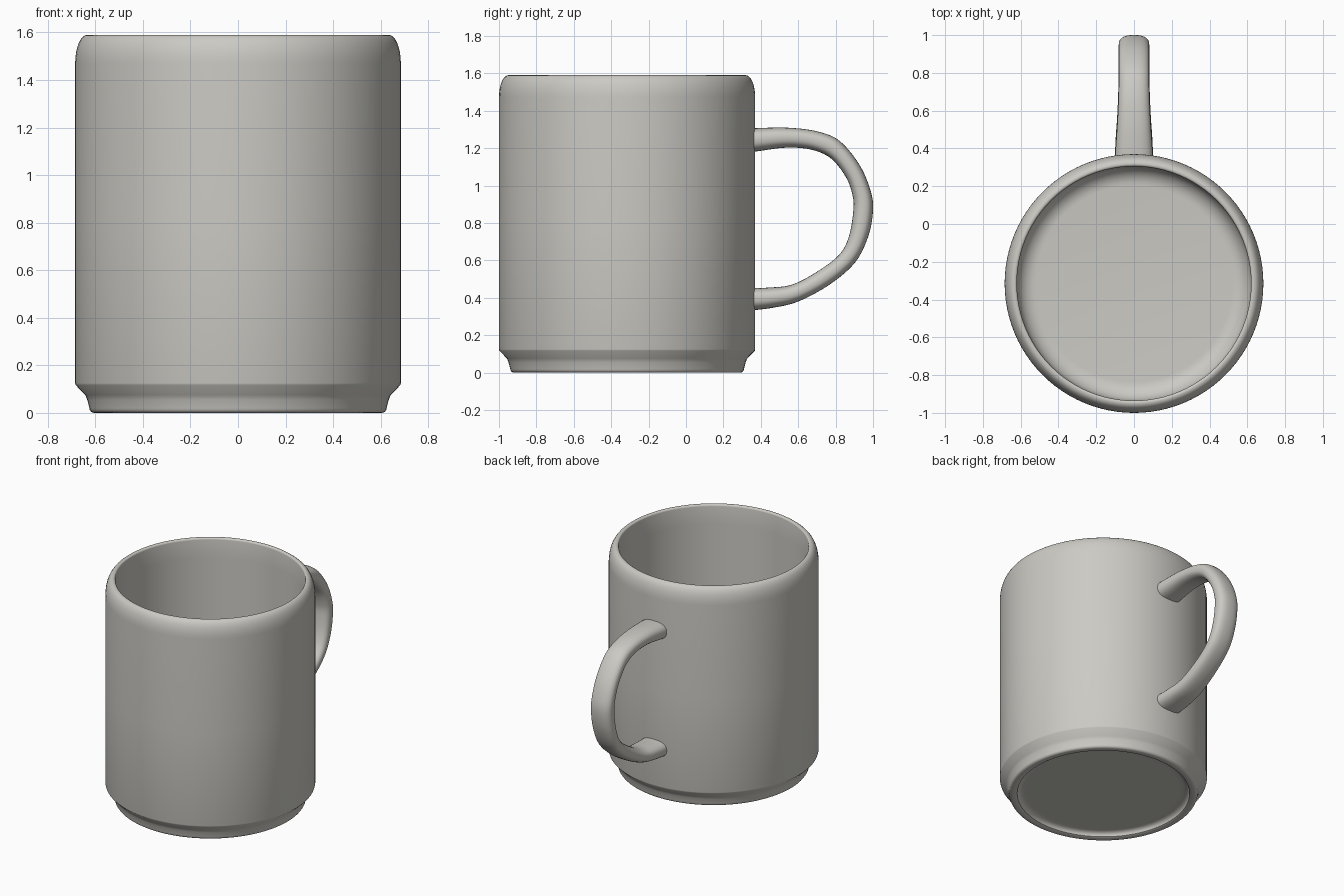
import bpy, bmesh, math
from mathutils import Vector

if "Cube" in bpy.data.objects:
    bpy.data.objects.remove(bpy.data.objects["Cube"])

CY = -0.315  # centre of the cup body along y

glaze = bpy.data.materials.new("warm_grey_glaze")
glaze.diffuse_color = (0.60, 0.59, 0.55, 1)
glaze.use_nodes = True
glaze.node_tree.nodes["Principled BSDF"].inputs["Base Color"].default_value = glaze.diffuse_color


def finish(name, bm, angle):
    bmesh.ops.recalc_face_normals(bm, faces=bm.faces)
    me = bpy.data.meshes.new(name)
    bm.to_mesh(me)
    bm.free()
    me.materials.append(glaze)
    ob = bpy.data.objects.new(name, me)
    bpy.context.collection.objects.link(ob)
    bpy.ops.object.select_all(action='DESELECT')
    ob.select_set(True)
    bpy.context.view_layer.objects.active = ob
    bpy.ops.object.shade_smooth_by_angle(angle=math.radians(angle))
    return ob


def arc(cr, cz, rr, rz, a0, a1, n=6):
    """Elliptical fillet in the (radius, height) plane, degrees."""
    return [(cr + rr * math.cos(math.radians(a0 + (a1 - a0) * i / n)),
             cz + rz * math.sin(math.radians(a0 + (a1 - a0) * i / n))) for i in range(n + 1)]


# Cup body: recessed base, stepped foot, straight wall, rounded lip, hollow inside
profile = [(0, 0.035), (0.50, 0.035)]
profile += arc(0.53, 0.005, 0.04, 0.03, 90, 0, 4)
profile += [(0.58, 0.0), (0.605, 0.0)]
profile += arc(0.605, 0.02, 0.02, 0.02, -90, 0, 4)
profile += [(0.634, 0.055), (0.642, 0.075), (0.683, 0.117), (0.685, 0.125), (0.685, 0.8)]
profile += arc(0.635, 1.47, 0.05, 0.12, 0, 90, 8)
profile += arc(0.632, 1.578, 0.012, 0.012, 90, 180, 4)
profile += [(0.62, 1.45), (0.62, 0.8)]
profile += arc(0.52, 0.20, 0.10, 0.10, 0, -90, 8)
profile += [(0, 0.10)]

bm = bmesh.new()
vs = [bm.verts.new((r, CY, z)) for r, z in profile]
es = [bm.edges.new(p) for p in zip(vs, vs[1:])]
bmesh.ops.spin(bm, geom=vs + es, cent=(0, CY, 0), axis=(0, 0, 1),
               angle=2 * math.pi, steps=96, use_merge=True)
bmesh.ops.remove_doubles(bm, verts=bm.verts, dist=1e-5)
finish("cup_body", bm, 40)

# Handle: outer y, outer z, inner y, inner z, half width
ribs = [Vector(r) for r in [
    (0.335, 1.303, 0.335, 1.176, 0.102), (0.40, 1.308, 0.40, 1.186, 0.098),
    (0.55, 1.309, 0.54, 1.203, 0.088), (0.70, 1.290, 0.67, 1.192, 0.082),
    (0.82, 1.240, 0.775, 1.145, 0.081), (0.925, 1.115, 0.855, 1.045, 0.081),
    (0.985, 0.98, 0.890, 0.95, 0.081), (1.0, 0.87, 0.895, 0.87, 0.081),
    (0.975, 0.73, 0.873, 0.735, 0.081), (0.905, 0.59, 0.825, 0.637, 0.081),
    (0.77, 0.472, 0.72, 0.552, 0.082), (0.60, 0.380, 0.575, 0.473, 0.088),
    (0.46, 0.346, 0.45, 0.455, 0.097), (0.335, 0.331, 0.335, 0.453, 0.102)]]


def spline(a, b, c, d, t):
    return 0.5 * (2 * b + (c - a) * t + (2 * a - 5 * b + 4 * c - d) * t * t
                  + (3 * b - a - 3 * c + d) * t ** 3)


steps = 5
path = []
for i in range(len(ribs) - 1):
    a, d = ribs[max(i - 1, 0)], ribs[min(i + 2, len(ribs) - 1)]
    path += [spline(a, ribs[i], ribs[i + 1], d, k / steps) for k in range(steps)]
path.append(ribs[-1])

bm = bmesh.new()
N = 28
rings = []
for oy, oz, iy, iz, w in path:
    ring = []
    for k in range(N):
        c, s = math.cos(2 * math.pi * k / N), math.sin(2 * math.pi * k / N)
        x = w * math.copysign(abs(c) ** 0.8, c)
        t = 0.5 + 0.5 * math.copysign(abs(s) ** 0.8, s)
        ring.append(bm.verts.new((x, iy + (oy - iy) * t, iz + (oz - iz) * t)))
    rings.append(ring)
for r0, r1 in zip(rings, rings[1:]):
    for k in range(N):
        j = (k + 1) % N
        bm.faces.new((r0[k], r0[j], r1[j], r1[k]))
bm.faces.new(rings[0])
bm.faces.new(rings[-1])
finish("handle", bm, 50)
